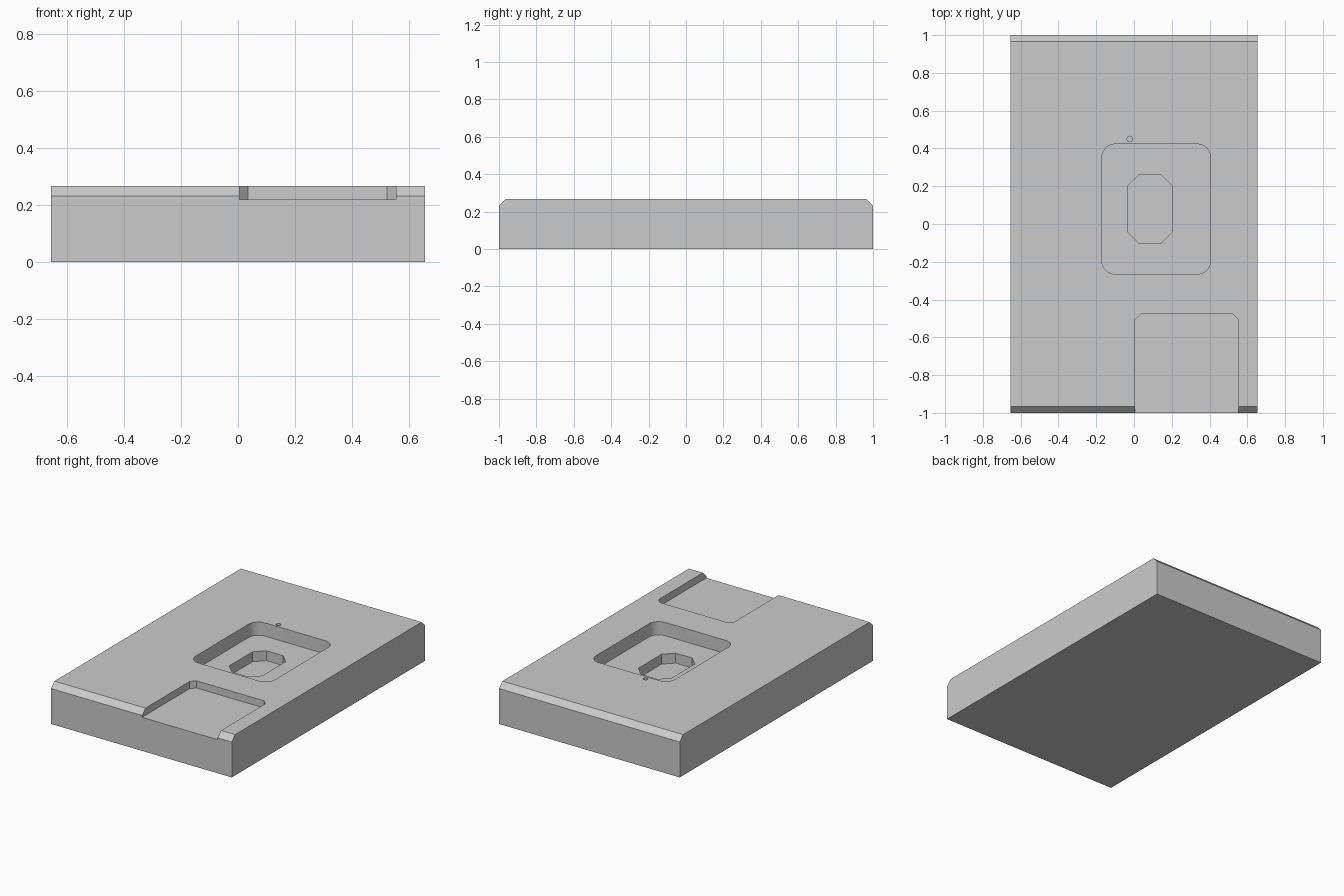
import bpy, bmesh, math

cube = bpy.data.objects.get("Cube")
if cube:
    bpy.data.objects.remove(cube, do_unlink=True)

grey = bpy.data.materials.new("light_grey")
grey.use_nodes = True
COLOUR = (0.6, 0.6, 0.6, 1)
grey.diffuse_color = COLOUR
grey.node_tree.nodes["Principled BSDF"].inputs["Base Color"].default_value = COLOUR


def prism(name, points, offset):
    """Sweep a closed 3D outline along an offset into a solid."""
    bm = bmesh.new()
    base = bm.faces.new([bm.verts.new(p) for p in points])
    side = bmesh.ops.extrude_face_region(bm, geom=[base])
    moved = [v for v in side["geom"] if isinstance(v, bmesh.types.BMVert)]
    bmesh.ops.translate(bm, verts=moved, vec=offset)
    bmesh.ops.recalc_face_normals(bm, faces=bm.faces)
    mesh = bpy.data.meshes.new(name)
    bm.to_mesh(mesh)
    bm.free()
    mesh.materials.append(grey)
    obj = bpy.data.objects.new(name, mesh)
    bpy.context.collection.objects.link(obj)
    return obj


def corner_rect(x0, x1, y0, y1, z, r, steps):
    """Rectangle outline with rounded corners (steps=1 gives chamfers)."""
    centres = [(x1 - r, y1 - r), (x0 + r, y1 - r), (x0 + r, y0 + r), (x1 - r, y0 + r)]
    pts = []
    for q, (cx, cy) in enumerate(centres):
        for i in range(steps + 1):
            a = math.pi / 2 * (q + i / steps)
            pts.append((cx + r * math.cos(a), cy + r * math.sin(a), z))
    return pts


W, L, H, BEVEL = 0.655, 1.0, 0.267, 0.035
DEEP = (0, 0, 0.4)

# Block with bevelled front and back top edges
profile = [(-L, 0), (L, 0), (L, H - BEVEL), (L - BEVEL, H), (-L + BEVEL, H), (-L, H - BEVEL)]
block = prism("block", [(-W, y, z) for y, z in profile], (2 * W, 0, 0))

# Cutters: front notch, rounded pocket, eight-sided recess
cutters = [
    prism("notch_cutter", corner_rect(0.005, 0.553, -1.3, -0.477, 0.22, 0.03, 1), DEEP),
    prism("pocket_cutter", corner_rect(-0.17, 0.405, -0.265, 0.423, 0.18, 0.07, 8), DEEP),
    prism("recess_cutter", corner_rect(-0.035, 0.205, -0.1, 0.26, 0.115, 0.06, 1), DEEP),
]

# Small round pilot hole behind the pocket
hole = [(-0.022 + 0.015 * math.cos(i * math.pi / 6),
         0.45 + 0.015 * math.sin(i * math.pi / 6), 0.235) for i in range(12)]
cutters.append(prism("hole_cutter", hole, DEEP))

for cutter in cutters:
    cutter.hide_render = True
    mod = block.modifiers.new(cutter.name, "BOOLEAN")
    mod.operation = "DIFFERENCE"
    mod.solver = "EXACT"
    mod.object = cutter

# Bake the cuts and discard the cutters
bpy.context.view_layer.update()
graph = bpy.context.evaluated_depsgraph_get()
baked = bpy.data.meshes.new_from_object(block.evaluated_get(graph))
block.modifiers.clear()
block.data = baked
for cutter in cutters:
    bpy.data.objects.remove(cutter, do_unlink=True)

# Smooth only the rounded pocket corners
bpy.ops.object.select_all(action="DESELECT")
block.select_set(True)
bpy.context.view_layer.objects.active = block
bpy.ops.object.shade_smooth_by_angle(angle=math.radians(31))
